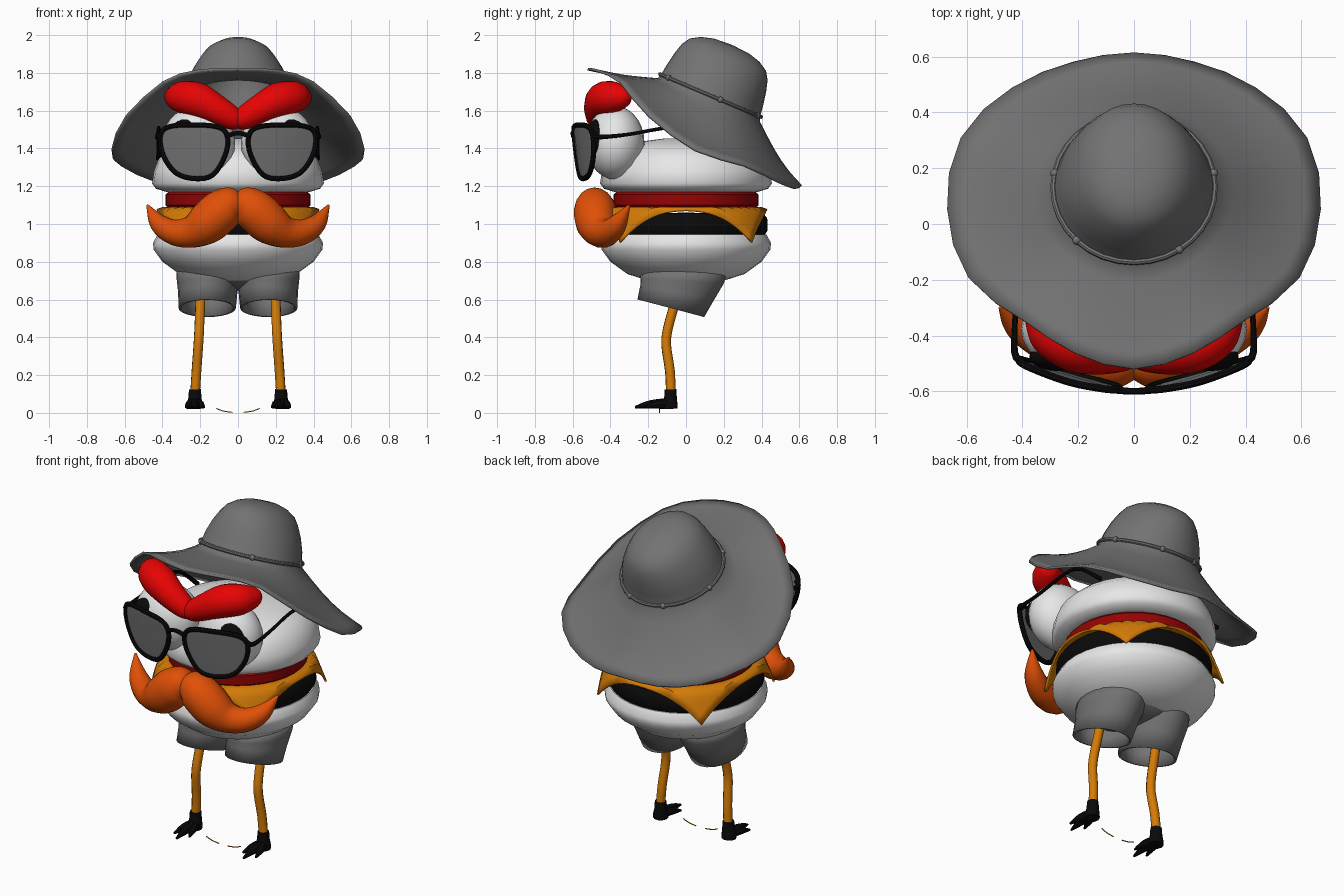
import bpy, bmesh, math
from mathutils import Vector, Quaternion

if "Cube" in bpy.data.objects:
    bpy.data.objects.remove(bpy.data.objects["Cube"])


def material(name, r, g, b):
    m = bpy.data.materials.new(name)
    m.diffuse_color = (r, g, b, 1)
    m.use_nodes = True
    m.node_tree.nodes["Principled BSDF"].inputs["Base Color"].default_value = m.diffuse_color
    return m


WHITE = material("white", .8, .8, .8)
GREY = material("grey", .17, .17, .17)
BLACK = material("black", .003, .003, .003)
RED = material("bright red", .8, .001, .001)
DARK_RED = material("tomato red", .3, .001, .001)
ORANGE = material("deep orange", .75, .08, .002)
YELLOW = material("cheese orange", .66, .2, .002)


def smooth(pts, n, closed=False):
    """Smooth interpolation through points of any dimension."""
    c, out = len(pts), []
    for i in range(c if closed else c - 1):
        if closed:
            p = [pts[(i + k) % c] for k in (-1, 0, 1, 2)]
        else:
            p = [pts[min(max(i + k, 0), c - 1)] for k in (-1, 0, 1, 2)]
        for j in range(n):
            t = j / n
            out.append(tuple(.5 * (2 * b + (d - a) * t + (2 * a - 5 * b + 4 * d - e) * t * t
                                   + (3 * b - a - 3 * d + e) * t ** 3) for a, b, d, e in zip(*p)))
    return out if closed else out + [tuple(pts[-1])]


def loft(name, rings, mat, cap=True, loop=False, thick=0, angle=40):
    """Skin a list of equal rings of points."""
    bm = bmesh.new()
    vs = [[bm.verts.new(p) for p in r] for r in rings]
    n = len(rings[0])
    for i in range(len(vs) if loop else len(vs) - 1):
        a, b = vs[i], vs[(i + 1) % len(vs)]
        for k in range(n):
            bm.faces.new((a[k], a[(k + 1) % n], b[(k + 1) % n], b[k]))
    if cap and not loop:
        bm.faces.new(vs[0])
        bm.faces.new(vs[-1])
    return finish(name, bm, mat, thick, angle)


def finish(name, bm, mat, thick=0, angle=40):
    bmesh.ops.recalc_face_normals(bm, faces=bm.faces)
    me = bpy.data.meshes.new(name)
    bm.to_mesh(me)
    bm.free()
    me.materials.append(mat)
    ob = bpy.data.objects.new(name, me)
    bpy.context.collection.objects.link(ob)
    if thick:
        s = ob.modifiers.new("thickness", 'SOLIDIFY')
        s.thickness, s.offset = thick, 0
    bpy.ops.object.select_all(action='DESELECT')
    ob.select_set(True)
    bpy.context.view_layer.objects.active = ob
    bpy.ops.object.shade_smooth_by_angle(angle=math.radians(angle))
    return ob


def tube(name, path, mat, steps=4, sides=12, closed=False):
    """Round tube along (x, y, z, radius) points."""
    pts = smooth(path, steps, closed)
    P = [Vector(p[:3]) for p in pts]
    c, rings, q, prev = len(P), [], None, None
    for i in range(c):
        a = P[i - 1] if closed or i else P[0]
        b = P[(i + 1) % c] if closed or i < c - 1 else P[-1]
        t = (b - a).normalized()
        q = t.to_track_quat('Z', 'Y') if q is None else prev.rotation_difference(t) @ q
        prev = t
        rings.append([P[i] + q @ Vector((math.cos(w), math.sin(w), 0)) * max(pts[i][3], .002)
                      for w in (2 * math.pi * k / sides for k in range(sides))])
    return loft(name, rings, mat, loop=closed)


def lathe(name, profile, mat, sides=32, angle=40):
    return loft(name, [[(r * math.cos(2 * math.pi * k / sides), r * math.sin(2 * math.pi * k / sides), z)
                        for k in range(sides)] for r, z in profile], mat, angle=angle)


def ellipsoid(name, loc, size, mat):
    bm = bmesh.new()
    bmesh.ops.create_uvsphere(bm, u_segments=24, v_segments=14, radius=1)
    for v in bm.verts:
        v.co = Vector(a * b + c for a, b, c in zip(v.co, size, loc))
    return finish(name, bm, mat)


# Burger stack
lathe("top_bun", [(.01, 1.17), (.38, 1.17), (.435, 1.187), (.455, 1.215), (.445, 1.28), (.42, 1.345),
                  (.36, 1.40), (.25, 1.435), (.12, 1.452), (.01, 1.455)], WHITE, angle=70)
lathe("tomato_slice", [(.01, 1.085), (.37, 1.085), (.385, 1.1), (.385, 1.155), (.37, 1.17), (.01, 1.17)], DARK_RED)
lathe("patty", [(.01, .94), (.415, .94), (.432, .965), (.43, 1.03), (.41, 1.055), (.01, 1.06)], BLACK)
lathe("bottom_bun", [(.01, .69), (.2, .70), (.31, .735), (.40, .80), (.447, .865),
                     (.45, .90), (.425, .945), (.01, .95)], WHITE, angle=50)

# Cheese: square sheet whose corners droop over the patty
bm = bmesh.new()
bmesh.ops.create_grid(bm, x_segments=20, y_segments=20, size=.437)
for v in bm.verts:
    r = v.co.xy.length
    over = max(0, r - .425)
    if over:
        v.co.xy *= (.425 + over * .35) / r
    v.co.z = 1.085 - over * .95
finish("cheese_slice", bm, YELLOW, thick=.012)

# Hat: tilted crown rings, then a floppy brim from crown base to rim
N = 32
AXIS, FRONT, CENTRE = Vector((0, .39, .92)), Vector((0, -.92, .39)), Vector((0, .13, 1.68))


def crown_ring(h, r, wide=1):
    return [CENTRE + AXIS * h + Vector((wide, 0, 0)) * r * math.sin(2 * math.pi * k / N)
            + FRONT * r * math.cos(2 * math.pi * k / N) for k in range(N)]


half = [(.57, 1.82), (.555, 1.81), (.56, 1.75), (.64, 1.57), (.667, 1.39),
        (.67, 1.31), (.615, 1.225), (.57, 1.19), (.56, 1.20)]
rim = [Vector((r * math.sin(2 * math.pi * k / N), .05 - r * math.cos(2 * math.pi * k / N), z))
       for k, (r, z) in enumerate(smooth(half + half[-2:0:-1], 2, True))]
base = crown_ring(-.03, .29)
brim = []
for t in (1, .85, .68, .5, .33, .16):
    sag = [.035 * (1 - .75 * max(0, math.cos(2 * math.pi * k / N))) for k in range(N)]
    brim.append([b.lerp(e, t) - Vector((0, 0, d * math.sin(math.pi * t))) for b, e, d in zip(base, rim, sag)])
crown = [crown_ring(*c) for c in ((0, .278), (.06, .27, .98), (.13, .257, .92), (.19, .24, .84), (.23, .215, .8),
                                  (.26, .165, .78), (.278, .1, .8), (.284, .01))]
hat = loft("hat", brim + [base] + crown, GREY, cap=False, thick=.014, angle=60)
bm = bmesh.new()
bm.from_mesh(hat.data)
bmesh.ops.holes_fill(bm, edges=[e for e in bm.edges if e.is_boundary and e.verts[0].co.z > 1.9])
bm.to_mesh(hat.data)
bm.free()

# Hat cord with knots
cord = crown_ring(0, .29)
tube("hat_cord", [(*p, .011) for p in cord[::2]], GREY, 2, 8, True)
for k in (3, 9, 14, 18, 23, 28):
    ellipsoid("cord_knot", cord[k], (.016, .016, .016), GREY)

# Hips joining the shorts legs
ellipsoid("shorts_hips", (0, -.01, .735), (.28, .21, .085), GREY)

# Sunglasses shape on a curved front
lens = [(.41, 1.465), (.365, 1.515), (.23, 1.525), (.10, 1.512), (.055, 1.46), (.067, 1.365),
        (.13, 1.262), (.22, 1.24), (.325, 1.268), (.393, 1.36)]


def front_y(x, z):
    return -.6 + .6 * x * x + (1.53 - z) * .1


for s in (-1, 1):
    # Eyes and brows
    ellipsoid("eye", (s * .21, -.375, 1.43), (.195, .155, .195), WHITE)
    ellipsoid("pupil", (s * .275, -.475, 1.45), (.1, .052, .105), BLACK)
    tube("brow", [(s * x, y, z, r) for x, y, z, r in (
        (-.03, -.46, 1.53, .01), (-.015, -.46, 1.54, .04), (.03, -.465, 1.56, .062), (.12, -.462, 1.61, .078),
        (.21, -.44, 1.655, .092), (.285, -.40, 1.67, .088), (.325, -.35, 1.672, .07),
        (.35, -.31, 1.672, .045), (.36, -.29, 1.67, .008))], RED, 4, 16)

    # Sunglasses rim, lens and temple
    outline = smooth(lens, 4, True)
    tube("glasses_rim", [(s * x, front_y(x, z), z, .014) for x, z in lens], BLACK, 4, 8, True)
    rings = []
    for f in (1, .6, .03):
        pts = [(.23 + (x - .23) * f, 1.39 + (z - 1.39) * f) for x, z in outline]
        rings.append([(s * x, front_y(x, z), z) for x, z in pts])
    loft("lens", rings, GREY, thick=.006)
    tube("glasses_temple", [(s * x, y, z, r) for x, y, z, r in (
        (.40, -.49, 1.475, .016), (.428, -.46, 1.46, .013), (.425, -.3, 1.475, .010), (.42, -.08, 1.51, .010),
        (.42, .05, 1.475, .010), (.42, .21, 1.345, .014))], BLACK, 4, 8)

    # Moustache half
    tube("moustache", [(s * x, y, z, r) for x, y, z, r in (
        (-.03, -.49, 1.12, .02), (-.01, -.49, 1.115, .065), (.04, -.485, 1.10, .1), (.10, -.48, 1.06, .114),
        (.17, -.47, 1.0, .11), (.25, -.445, .957, .085), (.34, -.41, .957, .068),
        (.42, -.36, 1.005, .05), (.48, -.30, 1.10, .006))], ORANGE, 4, 16)

    # Shorts leg: open tube with a tilted hem
    rings = []
    for cx, cy, cz, rx, ry, slope in ((.15, -.01, .75, .17, .22, 0), (.155, -.02, .70, .162, .215, -.05),
                                      (.16, -.045, .64, .15, .19, -.18), (.163, -.08, .555, .145, .17, -.26)):
        rings.append([(s * (cx + rx * math.cos(w)), cy + ry * math.sin(w), cz + slope * ry * math.sin(w))
                      for w in (2 * math.pi * k / 24 for k in range(24))])
    loft("shorts_leg", rings, GREY, cap=False, thick=.014)

    # Bird leg and foot
    tube("leg", [(s * x, y, z, .026) for x, y, z in (
        (.195, -.03, .72), (.20, -.06, .58), (.205, -.095, .45), (.21, -.105, .36),
        (.22, -.085, .22), (.228, -.08, .09))], YELLOW, 3, 10)
    tube("foot", [(s * .228, -.082, .125, .032), (s * .228, -.082, .08, .035),
                  (s * .23, -.085, .045, .042), (s * .23, -.085, .022, .042)], BLACK, 2, 10)
    for tx, ty in ((.18, -.21), (.225, -.27), (.275, -.22)):
        tube("toe", [(s * .23, -.08, .05, .03), (s * (.23 + (tx - .23) * .6), ty * .7, .045, .022),
                     (s * tx, ty, .03, .006)], BLACK, 3, 8)

    # Small thin arc on the ground
    tube("ground_arc", [(s * .115, -.14, .024, .003), (s * .08, -.14, .01, .003),
                        (s * .03, -.14, .003, .003)], YELLOW, 2, 6)

# Glasses bridge
tube("glasses_bridge", [(-.06, -.596, 1.465, .013), (0, -.6, 1.482, .012), (.06, -.596, 1.465, .013)], BLACK, 3, 8)
